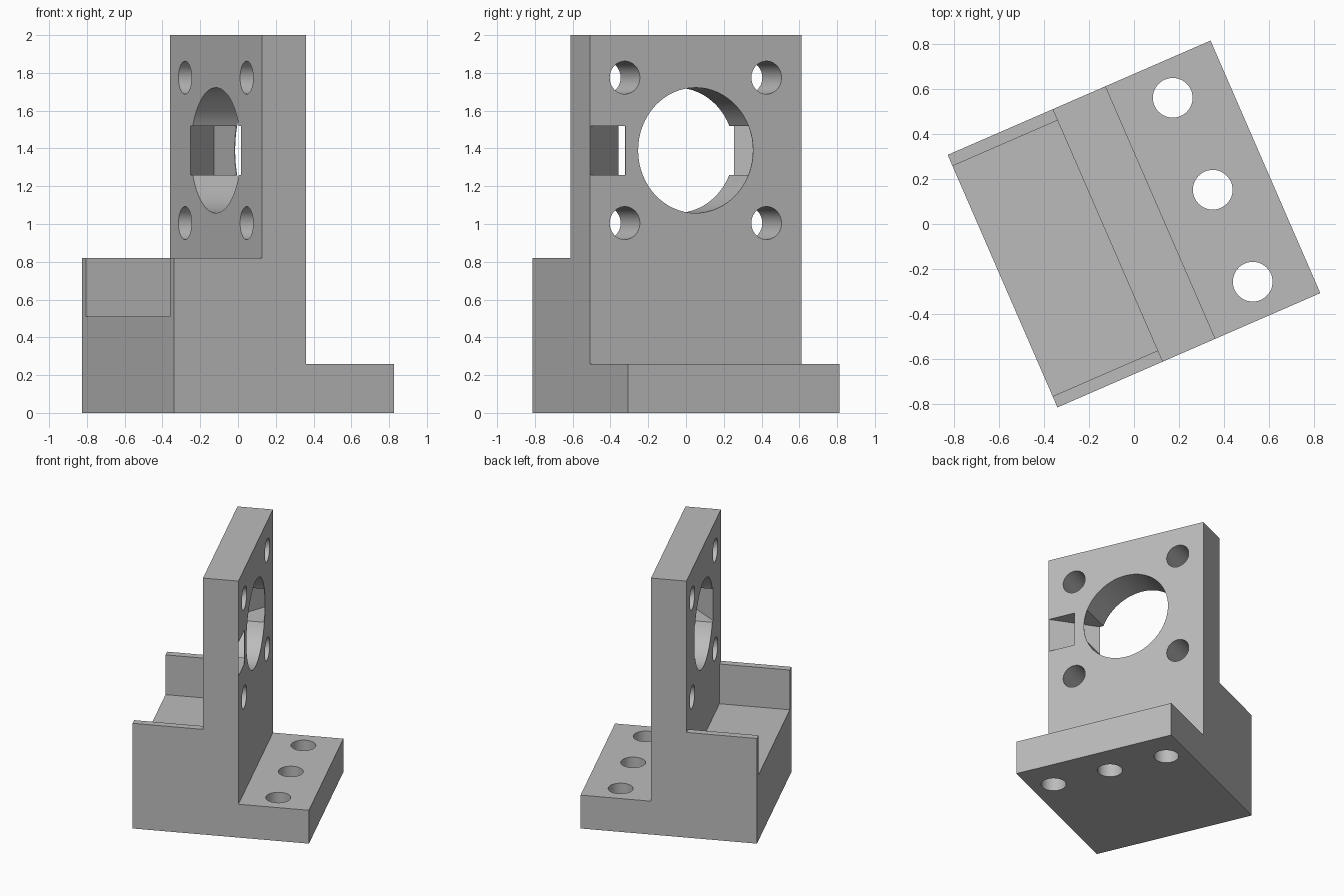
import bpy, bmesh, math
from mathutils import Matrix, Vector

if "Cube" in bpy.data.objects:
    bpy.data.objects.remove(bpy.data.objects["Cube"])

HX, HY = 0.636, 0.611      # half length and half width of the bracket
PLATE = 0.128              # half thickness of the upright plate
BORE_Z = 1.39

grey = bpy.data.materials.new("machined grey")
grey.use_nodes = True
grey.diffuse_color = (0.5, 0.5, 0.5, 1)
grey.node_tree.nodes["Principled BSDF"].inputs["Base Color"].default_value = (0.5, 0.5, 0.5, 1)


def prism(name, points, offset):
    """Extrude a closed loop of 3D points along an offset."""
    bm = bmesh.new()
    face = bm.faces.new([bm.verts.new(p) for p in points])
    new = bmesh.ops.extrude_face_region(bm, geom=[face])["geom"]
    bmesh.ops.translate(bm, vec=Vector(offset),
                        verts=[v for v in new if isinstance(v, bmesh.types.BMVert)])
    bmesh.ops.recalc_face_normals(bm, faces=bm.faces)
    mesh = bpy.data.meshes.new(name)
    bm.to_mesh(mesh)
    bm.free()
    mesh.materials.append(grey)
    obj = bpy.data.objects.new(name, mesh)
    bpy.context.collection.objects.link(obj)
    return obj


def cylinder(name, centre, radius, length, axis):
    turn = Matrix.Rotation(math.pi / 2, 4, "Y") if axis == "X" else Matrix.Identity(4)
    ring = [Vector(centre) + turn @ Vector((radius * math.cos(a), radius * math.sin(a), -length / 2))
            for a in (math.tau * i / 64 for i in range(64))]
    return prism(name, ring, turn @ Vector((0, 0, length)))


def cut(body, cutter):
    cutter.hide_render = True
    mod = body.modifiers.new("cut", "BOOLEAN")
    mod.operation, mod.solver, mod.object = "DIFFERENCE", "EXACT", cutter
    bpy.context.view_layer.objects.active = body
    bpy.ops.object.modifier_apply(modifier=mod.name)
    bpy.data.objects.remove(cutter)


# Body: side profile with flange, upright plate and rear block
profile = [(-HX, 0), (HX, 0), (HX, 0.26), (PLATE, 0.26), (PLATE, 2),
           (-PLATE, 2), (-PLATE, 0.82), (-HX, 0.82)]
body = prism("bracket_body", [(x, -HY, z) for x, z in profile], (0, 2 * HY, 0))

# Open pocket between the two thin cheeks of the rear block
pocket = [(-HX - 0.1, 0.51), (-PLATE, 0.51), (-PLATE, 0.95), (-HX - 0.1, 0.95)]
cut(body, prism("pocket_cutter", [(x, -0.557, z) for x, z in pocket], (0, 1.114, 0)))

# Main bore and four bolt holes through the plate
cut(body, cylinder("bore_cutter", (0, 0, BORE_Z), 0.332, 0.6, "X"))
for y in (-0.409, 0.409):
    for z in (BORE_Z - 0.385, BORE_Z + 0.385):
        cut(body, cylinder("bolt_cutter", (0, y, z), 0.087, 0.6, "X"))

# Flared slot inside the plate, breaking out near one edge
slot = [(-0.16, -0.333), (-PLATE, -0.333), (PLATE, -0.609), (0.15, -0.609),
        (0.15, -0.405), (0.124, -0.405), (0.124, 0.606), (-PLATE, 0.333), (-0.16, 0.333)]
cut(body, prism("slot_cutter", [(x, y, 1.26) for x, y in slot], (0, 0, 0.26)))

# Three mounting holes in the flange
for y in (-0.445, 0, 0.445):
    cut(body, cylinder("mount_cutter", (0.381, y, 0.13), 0.088, 0.6, "Z"))

# Turn the whole bracket and smooth only the round walls
body.data.transform(Matrix.Rotation(math.radians(23.5), 4, "Z"))
bpy.ops.object.select_all(action="DESELECT")
body.select_set(True)
bpy.context.view_layer.objects.active = body
bpy.ops.object.shade_smooth_by_angle(angle=math.radians(25))
